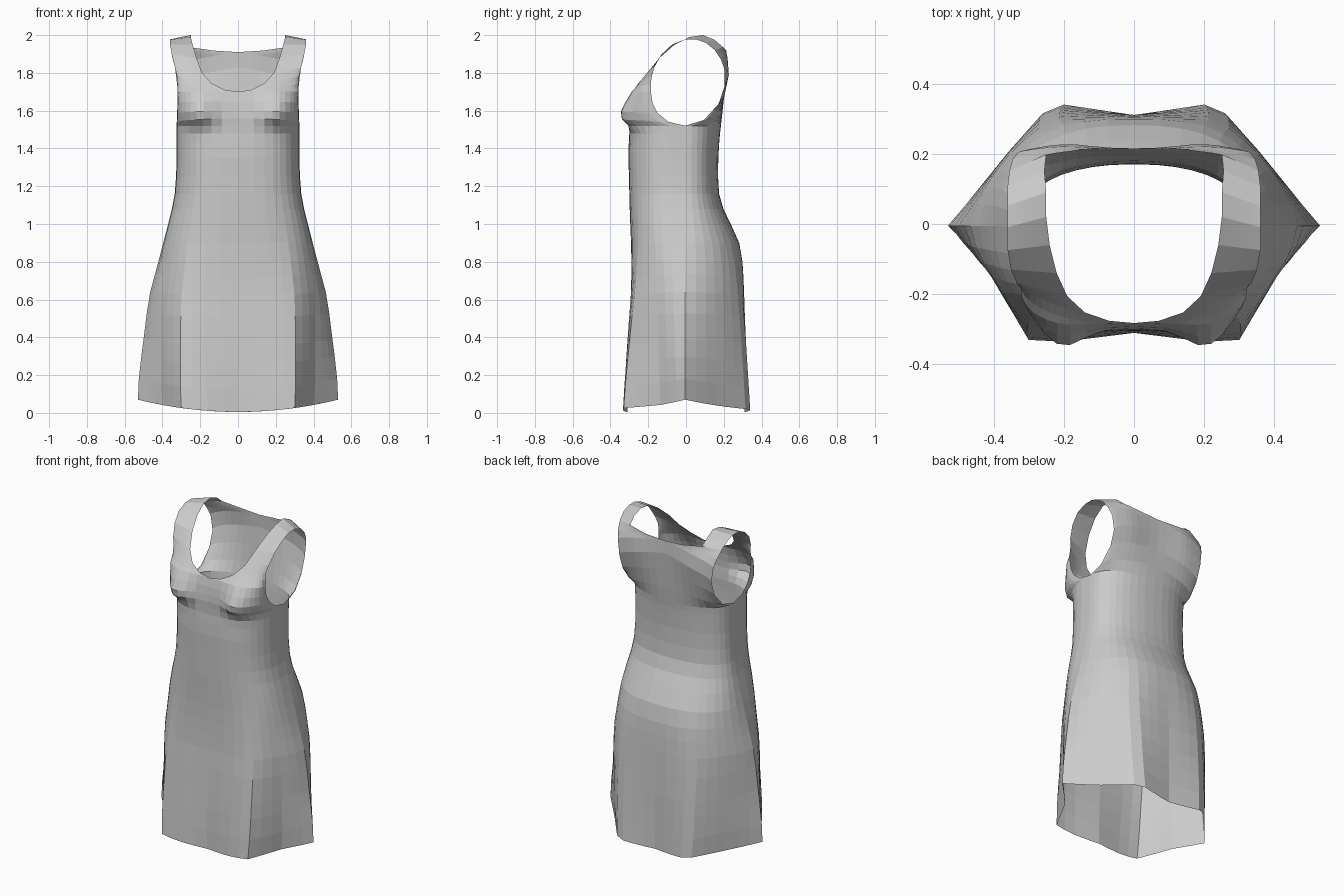
import bpy, bmesh
from math import sin, cos, pi, exp, radians

if "Cube" in bpy.data.objects:
    bpy.data.objects.remove(bpy.data.objects["Cube"])

N = 10  # columns per quarter
SIDE_Y = -0.005

# skirt and waist sections: height, half width, front y, back y
BODY = [(0, .53, -.31, .31), (.12, .525, -.305, .312), (.25, .512, -.295, .312),
        (.35, .50, -.29, .312), (.5, .483, -.285, .308), (.62, .465, -.28, .305),
        (.72, .44, -.282, .302), (.8, .42, -.285, .297), (.9, .395, -.29, .28),
        (1.0, .37, -.295, .237), (1.08, .35, -.298, .198), (1.16, .335, -.30, .175),
        (1.25, .328, -.302, .17), (1.35, .325, -.305, .171), (1.43, .325, -.303, .176),
        (1.48, .325, -.30, .18), (1.52, .325, -.30, .185)]

# hem outline: parameter, x, y
HEM_FRONT = [(0, 0, -.31), (.25, .2, -.335), (.4, .30, -.33), (.7, .40, -.135), (1, .53, SIDE_Y)]
HEM_BACK = [(0, 0, .31), (.3, .2, .34), (.4, .26, .315), (.7, .385, .16), (1, .53, SIDE_Y)]

# bodice rows: armhole angle, then centre / neckline point
BODICE = [(0, 0, -.30, 1.52), (25, 0, -.30, 1.56), (45, 0, -.297, 1.60), (62, 0, -.292, 1.65),
          (78, 0, -.282, 1.70), (88, .07, -.275, 1.71), (98, .14, -.25, 1.745),
          (110, .19, -.205, 1.80), (130, .22, -.14, 1.88), (150, .24, -.06, 1.95),
          (170, .25, .02, 1.99), (188, .25, .09, 2.0), (205, .255, .15, 1.975),
          (222, .25, .195, 1.935), (238, .13, .21, 1.918), (252, 0, .213, 1.91),
          (275, 0, .215, 1.83), (300, 0, .205, 1.72), (330, 0, .195, 1.61), (360, 0, .185, 1.52)]


def sample(keys, t):
    for a, b in zip(keys, keys[1:]):
        if t <= b[0]:
            k = (t - a[0]) / (b[0] - a[0])
            return [p + (q - p) * k for p, q in zip(a[1:], b[1:])]
    return list(keys[-1][1:])


def shape(x, y, z):
    # bust and shoulder blades
    if y < -.05:
        s = .06 if z < 1.575 else .10
        y -= .07 * exp(-((x - .21) / .085) ** 2 - ((z - 1.575) / s) ** 2)
    elif y > .1:
        y += .014 * exp(-((x - .2) / .1) ** 2 - ((z - 1.8) / .12) ** 2)
    return x, y, z


def arc(inner, outer, curve=1.0):
    p = .72 if inner[1] < 0 else .88
    row = []
    for i in range(N + 1):
        t = i / N
        s, c = sin(t * pi / 2) ** p, max(0, cos(t * pi / 2)) ** p
        s, c = s * curve + t * (1 - curve), c * curve + (1 - t) * (1 - curve)
        row.append((inner[0] + (outer[0] - inner[0]) * s,
                    outer[1] + (inner[1] - outer[1]) * c,
                    inner[2] + (outer[2] - inner[2]) * t))
    return row


def body_row(z, w, y, hem):
    k = max(0, 1 - z / .95)
    row = []
    for i, (px, py, pz) in enumerate(arc((0, y, z), (w, SIDE_Y, z))):
        hx, hy = sample(hem, i / N)
        x, yy = px + (hx * w / .53 - px) * k, py + (hy - py) * k
        row.append((x, yy, z + (.005 + .065 * (x / .53) ** 2) * k))
    return row


def armhole(deg):
    a = radians(deg)
    z = 1.75 - .23 * cos(a)
    x = sample([(1.52, .325), (1.65, .32), (1.78, .322), (1.87, .345), (1.95, .36), (2, .36)], z)[0]
    return x, .01 - .195 * sin(a) - .015 * cos(a), z


bm = bmesh.new()
pool = {}


def vert(co):
    co = shape(*co)
    key = tuple(round(c, 4) for c in co)
    if key not in pool:
        pool[key] = bm.verts.new(co)
    return pool[key]


def loft(rows):
    grid = [[vert(co) for co in r] for r in rows]
    for r0, r1 in zip(grid, grid[1:]):
        for i in range(len(r0) - 1):
            f = list(dict.fromkeys((r0[i], r0[i + 1], r1[i + 1], r1[i])))
            if len(f) > 2:
                bm.faces.new(f)
    return grid


# skirt and waist
body = loft([body_row(z, w, f, HEM_FRONT) + body_row(z, w, b, HEM_BACK)[-2::-1]
             for z, w, f, b in BODY])

# bodice front, straps and back in one sweep around the armhole
loft([arc((x, y, z), armhole(a), 1 - min(1, x / .19)) for a, x, y, z in BODICE])

# slits at the front corners and side seams
slits = [bm.edges.get((body[j][c], body[j + 1][c]))
         for c, top in ((4, 3), (N, 4)) for j in range(top)]
bmesh.ops.recalc_face_normals(bm, faces=bm.faces)
bmesh.ops.split_edges(bm, edges=slits)

mesh = bpy.data.meshes.new("dress")
bm.to_mesh(mesh)
bm.free()
dress = bpy.data.objects.new("dress", mesh)
bpy.context.collection.objects.link(dress)
mirror = dress.modifiers.new("mirror", 'MIRROR')
mirror.use_axis[0] = True
mirror.merge_threshold = .0005
